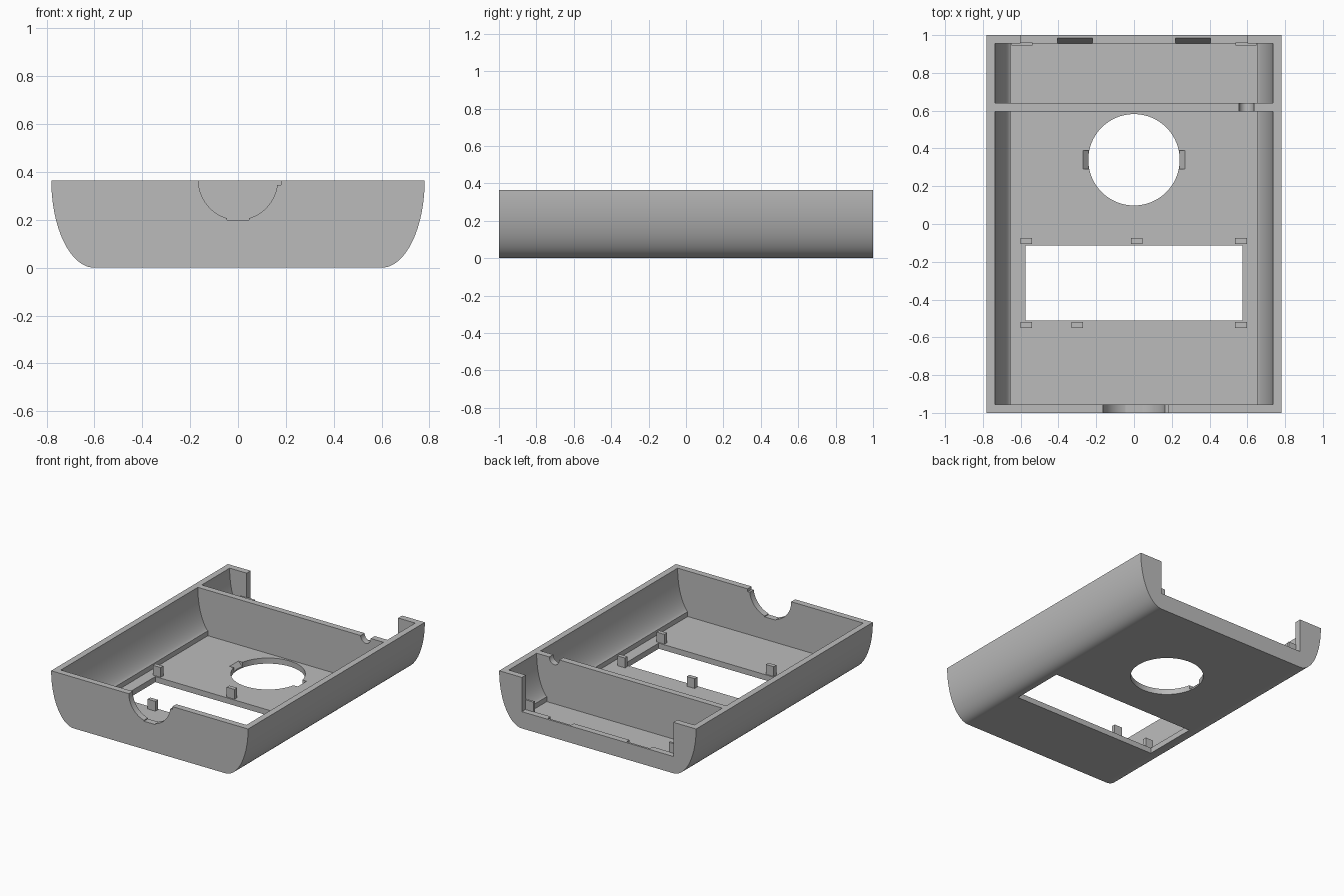
import bpy, bmesh, math

if "Cube" in bpy.data.objects:
    bpy.data.objects.remove(bpy.data.objects["Cube"])

H = 0.365          # height of the rim
FLOOR = 0.04       # thickness of the floor

grey = bpy.data.materials.new("plain grey")
grey.diffuse_color = (0.5, 0.5, 0.5, 1)
grey.use_nodes = True
grey.node_tree.nodes["Principled BSDF"].inputs["Base Color"].default_value = grey.diffuse_color


def prism(name, pts, axis, lo, hi):
    """Extrude a 2D outline along one axis."""
    place = {"x": lambda a, b, t: (t, a, b),
             "y": lambda a, b, t: (a, t, b),
             "z": lambda a, b, t: (a, b, t)}[axis]
    bm = bmesh.new()
    low = [bm.verts.new(place(a, b, lo)) for a, b in pts]
    high = [bm.verts.new(place(a, b, hi)) for a, b in pts]
    bm.faces.new(low)
    bm.faces.new(high)
    n = len(pts)
    for i in range(n):
        j = (i + 1) % n
        bm.faces.new((low[i], low[j], high[j], high[i]))
    bmesh.ops.recalc_face_normals(bm, faces=bm.faces)
    mesh = bpy.data.meshes.new(name)
    bm.to_mesh(mesh)
    bm.free()
    mesh.materials.append(grey)
    obj = bpy.data.objects.new(name, mesh)
    bpy.context.collection.objects.link(obj)
    return obj


def box(name, x0, x1, y0, y1, z0, z1):
    return prism(name, [(x0, y0), (x1, y0), (x1, y1), (x0, y1)], "z", z0, z1)


def arc(cx, cy, rx, ry, a0, a1, n):
    angles = [math.radians(a0 + (a1 - a0) * i / n) for i in range(n + 1)]
    return [(cx + rx * math.cos(a), cy + ry * math.sin(a)) for a in angles]


def mirrored(right):
    """Close a right-hand half outline with its mirror image."""
    return right + [(-x, z) for x, z in reversed(right)]


def cut(target, cutter):
    mod = target.modifiers.new("cut", "BOOLEAN")
    mod.operation = "DIFFERENCE"
    mod.solver = "EXACT"
    mod.object = cutter
    bpy.context.view_layer.objects.active = target
    bpy.ops.object.modifier_apply(modifier=mod.name)
    bpy.data.objects.remove(cutter, do_unlink=True)


# Shell with elliptical lower edges
shell = prism("case_shell", mirrored(arc(0.6, H, 0.18, H, -90, 0, 24)), "y", -1, 1)

# Two compartments, leaving the dividing wall between them
inner = [(0.655, FLOOR), (0.655, 0.075)]
inner += arc(0.6, H, 0.135, H - 0.045, -63, 0, 18) + [(0.735, 0.5)]
for y0, y1 in ((-0.955, 0.595), (0.64, 0.955)):
    cut(shell, prism("compartment_cutter", mirrored(inner), "y", y0, y1))

# Wide opening in the back wall
cut(shell, box("back_cutter", -0.6, 0.6, 0.9, 1.1, 0.12, 0.5))

# Round front notch with a flat bottom and a small step at its right
cut(shell, prism("front_cutter", arc(0, H, 0.165, 0.165, -180, 0, 32) + [(0.165, 0.5), (-0.165, 0.5)],
                 "y", -1.1, -0.9))
cut(shell, box("front_flat_cutter", -0.045, 0.045, -1.1, -0.9, 0.2, 0.3))
cut(shell, box("front_step_cutter", 0.1, 0.18, -1.1, -0.9, 0.345, 0.5))

# Cable notch in the dividing wall
cut(shell, prism("cable_cutter", arc(0.595, H, 0.04, 0.045, -180, 0, 16) + [(0.635, 0.5), (0.555, 0.5)],
                 "y", 0.58, 0.66))

# Round and rectangular windows in the floor
cut(shell, prism("round_cutter", arc(0, 0.34, 0.242, 0.242, 0, 354.375, 63), "z", -0.1, 0.1))
cut(shell, box("window_cutter", -0.575, 0.575, -0.512, -0.115, -0.1, 0.1))

for s in (-1, 1):
    # Sloped recesses beside the round window
    cut(shell, prism("side_recess_cutter",
                     [(s * 0.2, 0.01), (s * 0.24, 0.01), (s * 0.27, FLOOR), (s * 0.27, 0.06), (s * 0.2, 0.06)],
                     "y", 0.29, 0.39))
    # Sloped catches in the back lip
    x0, x1 = sorted((s * 0.22, s * 0.405))
    cut(shell, prism("catch_cutter",
                     [(0.94, 0.05), (0.955, 0.05), (0.985, 0.12), (0.985, 0.14), (0.94, 0.14)],
                     "x", x0, x1))

bpy.ops.object.select_all(action="DESELECT")
shell.select_set(True)
bpy.context.view_layer.objects.active = shell
bpy.ops.object.shade_smooth_by_angle(angle=math.radians(25))

# Pegs around the rectangular window
pegs = [(x, -0.09) for x in (-0.57, 0.015, 0.566)]
pegs += [(x, -0.535) for x in (-0.57, -0.3, 0.566)]
for x, y in pegs:
    box("window_peg", x - 0.031, x + 0.031, y - 0.015, y + 0.015, FLOOR - 0.01, 0.11)

# Guide tabs inside the back wall
for s in (-1, 1):
    x0, x1 = sorted((s * 0.537, s * 0.648))
    box("back_tab", x0, x1, 0.944, 0.96, FLOOR - 0.01, 0.19)
